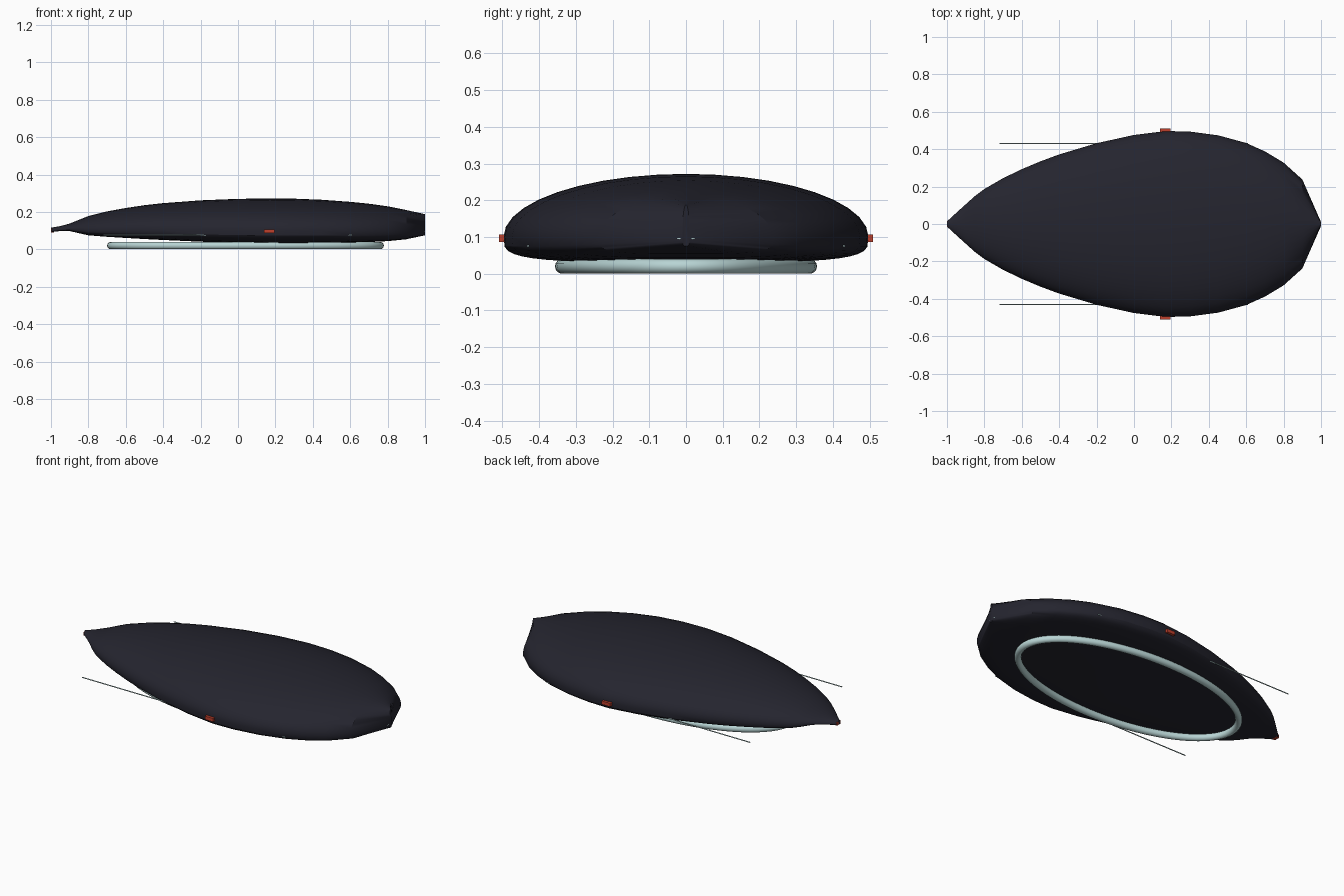
import bpy, bmesh, math
from mathutils import Matrix

if "Cube" in bpy.data.objects:
    bpy.data.objects.remove(bpy.data.objects["Cube"])


def material(name, color):
    m = bpy.data.materials.new(name)
    m.diffuse_color = (*color, 1)
    m.use_nodes = True
    m.node_tree.nodes["Principled BSDF"].inputs["Base Color"].default_value = m.diffuse_color
    return m


NAVY = material("dark navy", (0.018, 0.018, 0.028))
TEAL = material("pale teal", (0.48, 0.66, 0.66))
RED = material("signal red", (0.52, 0.05, 0.025))


def finish(name, bm, mat, angle=None):
    bmesh.ops.recalc_face_normals(bm, faces=bm.faces)
    me = bpy.data.meshes.new(name)
    bm.to_mesh(me)
    bm.free()
    ob = bpy.data.objects.new(name, me)
    me.materials.append(mat)
    bpy.context.collection.objects.link(ob)
    if angle:
        bpy.ops.object.select_all(action='DESELECT')
        ob.select_set(True)
        bpy.context.view_layer.objects.active = ob
        bpy.ops.object.shade_smooth_by_angle(angle=math.radians(angle))
    return ob


def loft(rings, closed=False):
    bm = bmesh.new()
    vs = [[bm.verts.new(p) for p in r] for r in rings]
    n = len(vs[0])
    pairs = list(zip(vs, vs[1:]))
    if closed:
        pairs.append((vs[-1], vs[0]))
    for a, b in pairs:
        for i in range(n):
            j = (i + 1) % n
            bm.faces.new((a[i], a[j], b[j], b[i]))
    if not closed:
        bm.faces.new(vs[0])
        bm.faces.new(vs[-1])
    return bm


def box(name, center, size, mat):
    bm = bmesh.new()
    bmesh.ops.create_cube(bm, size=1, matrix=Matrix.Translation(center) @ Matrix.Diagonal((*size, 1)))
    return finish(name, bm, mat)


# Hull stations: x, half width, bottom z, top z
STATIONS = [
    (-1.0, 0.014, 0.092, 0.116), (-0.95, 0.06, 0.098, 0.124),
    (-0.9, 0.105, 0.098, 0.138), (-0.85, 0.15, 0.086, 0.158),
    (-0.8, 0.187, 0.075, 0.178), (-0.7, 0.245, 0.067, 0.203),
    (-0.6, 0.293, 0.061, 0.221), (-0.5, 0.335, 0.055, 0.236),
    (-0.4, 0.372, 0.050, 0.247), (-0.2, 0.432, 0.041, 0.262),
    (0.0, 0.476, 0.035, 0.270), (0.17, 0.497, 0.031, 0.272),
    (0.3, 0.494, 0.031, 0.271), (0.45, 0.474, 0.033, 0.265),
    (0.6, 0.433, 0.036, 0.254), (0.7, 0.388, 0.039, 0.244),
    (0.8, 0.328, 0.044, 0.230), (0.9, 0.238, 0.054, 0.210),
    (1.0, 0.010, 0.075, 0.188)]


# Section: elliptical dome above, flat rounded belly below
def section(x, w, bottom, top, n=40):
    mid = bottom + 0.29 * (top - bottom)
    pts = []
    for i in range(n):
        a = 2 * math.pi * i / n
        c, s = math.cos(a), math.sin(a)
        e = 1.0 if s >= 0 else 0.5
        y = math.copysign(abs(c) ** e, c) * w
        h = (top - mid) if s >= 0 else (mid - bottom)
        pts.append((x, y, mid + math.copysign(abs(s) ** e, s) * h))
    return pts


finish("hull", loft([section(*s) for s in STATIONS]), NAVY, 30)

# Oval ring under the belly
rings = []
for i in range(72):
    t = 2 * math.pi * i / 72
    ring = []
    for k in range(14):
        p = 2 * math.pi * k / 14
        r = 0.02 * math.cos(p)
        ring.append((0.04 + (0.72 + r) * math.cos(t), (0.337 + r) * math.sin(t),
                     0.02 + 0.02 * math.sin(p)))
    rings.append(ring)
finish("belly_ring", loft(rings, closed=True), TEAL, 40)

# Thin side rods and red side markers
for side, label in ((-1, "front"), (1, "back")):
    rod = [[(x, side * 0.43 + 0.003 * math.cos(k * math.pi / 4),
             0.076 + 0.003 * math.sin(k * math.pi / 4)) for k in range(8)]
           for x in (-0.72, 0.61)]
    finish(label + "_rod", loft(rod), TEAL, 50)
    box(label + "_marker", (0.167, side * 0.498, 0.097), (0.055, 0.024, 0.02), RED)

# Red tail marker and pale nose lamp
box("tail_marker", (-0.992, 0, 0.101), (0.016, 0.032, 0.02), RED)
bm = bmesh.new()
bmesh.ops.create_uvsphere(bm, u_segments=16, v_segments=8, radius=1,
                          matrix=Matrix.Translation((0.99, 0, 0.096)) @ Matrix.Diagonal((0.01, 0.027, 0.006, 1)))
finish("nose_lamp", bm, TEAL, 60)
